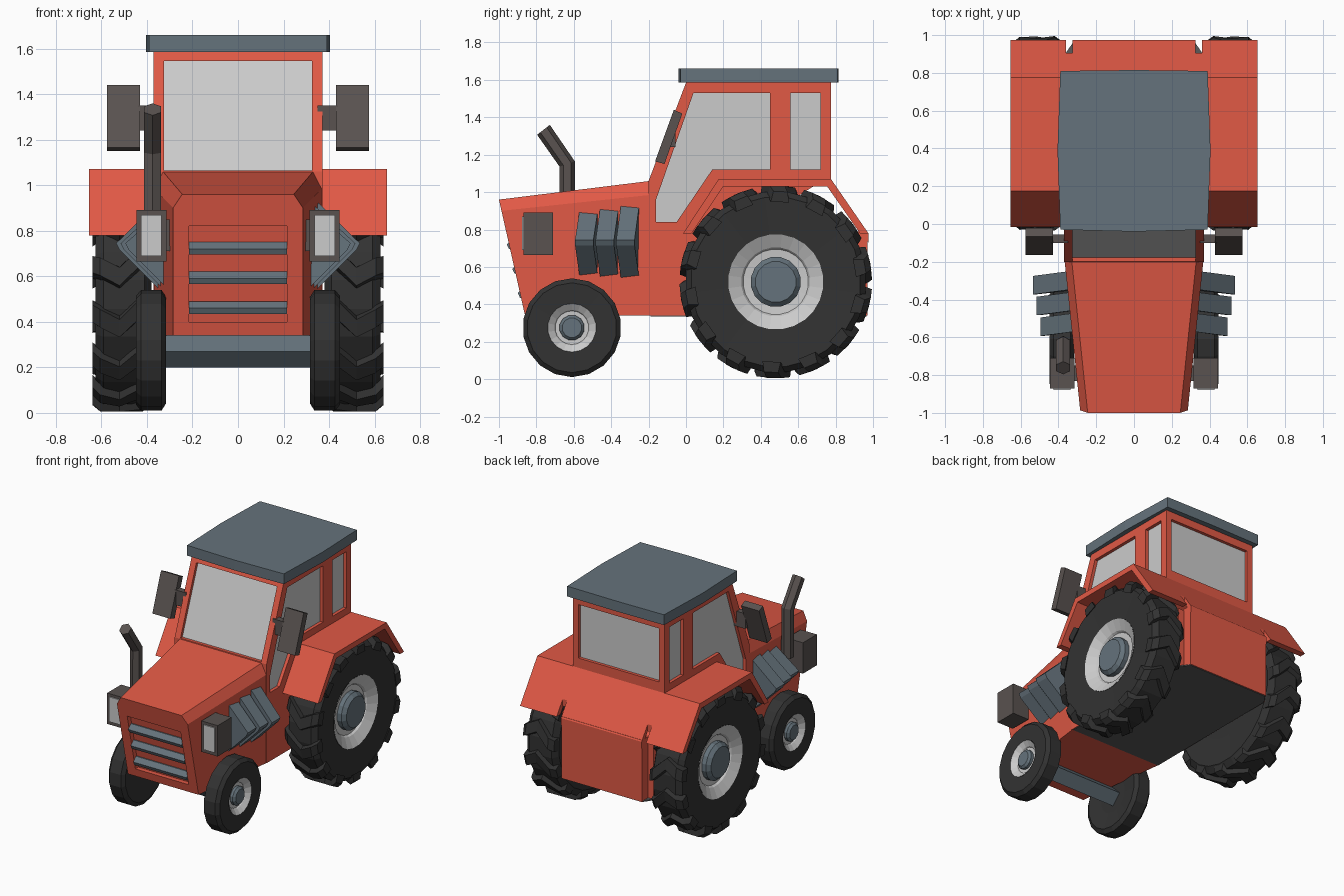
import bpy, bmesh
from math import cos, sin, radians, pi

if "Cube" in bpy.data.objects:
    bpy.data.objects.remove(bpy.data.objects["Cube"])


def material(name, rgb):
    m = bpy.data.materials.new(name)
    m.diffuse_color = (*rgb, 1)
    m.use_nodes = True
    m.node_tree.nodes["Principled BSDF"].inputs["Base Color"].default_value = m.diffuse_color
    return m


RED = material("red_paint", (0.75, 0.10, 0.06))
BLUE = material("blue_grey", (0.13, 0.17, 0.20))
DARK = material("rubber", (0.032, 0.032, 0.032))
BROWN = material("dark_trim", (0.10, 0.085, 0.08))
UNDER = material("underside_grey", (0.10, 0.10, 0.10))
GLASS = material("glass_grey", (0.55, 0.55, 0.55))


def build(name, shells, mat=None, mirror=False, caps=True):
    """Each shell is a list of rings; neighbouring rings are skinned."""
    bm = bmesh.new()
    for rings in shells:
        vs = [[bm.verts.new(p) for p in r] for r in rings]
        n = len(vs[0])
        for a, b in zip(vs, vs[1:]):
            for i in range(n):
                j = (i + 1) % n
                bm.faces.new((a[i], a[j], b[j], b[i]))
        if caps:
            bm.faces.new(vs[0])
            bm.faces.new(vs[-1])
    bmesh.ops.recalc_face_normals(bm, faces=bm.faces)
    me = bpy.data.meshes.new(name)
    bm.to_mesh(me)
    bm.free()
    ob = bpy.data.objects.new(name, me)
    bpy.context.collection.objects.link(ob)
    if mat:
        me.materials.append(mat)
    if mirror:
        ob.modifiers.new("mirror", "MIRROR").use_mirror_merge = False
    return ob


def prism(name, pts, a, b, mat=None, mirror=False, axis="x"):
    put = {"x": lambda p, t: (t, p[0], p[1]),
           "y": lambda p, t: (p[0], t, p[1]),
           "z": lambda p, t: (p[0], p[1], t)}[axis]
    return build(name, [[[put(p, t) for p in pts] for t in (a, b)]], mat, mirror)


def box(name, x, y, z, mat=None, mirror=False):
    return prism(name, [(y[0], z[0]), (y[1], z[0]), (y[1], z[1]), (y[0], z[1])],
                 x[0], x[1], mat, mirror)


def lathe(name, prof, cy, cz, n, mat=None, caps=True):
    rings = [[(x, cy + r * cos(2 * pi * (i + .5) / n), cz + r * sin(2 * pi * (i + .5) / n))
              for i in range(n)] for r, x in prof]
    return build(name, [rings], mat, True, caps)


def cut(ob, cutter):
    m = ob.modifiers.new("cut", "BOOLEAN")
    m.operation, m.solver, m.object = "DIFFERENCE", "EXACT", cutter
    bpy.context.view_layer.objects.active = ob
    bpy.ops.object.modifier_apply(modifier="cut")
    bpy.data.objects.remove(cutter)


# Cab and rear body in one profile
cab = prism("cab", [(-.2, .34), (-.2, 1.06), (0, 1.585), (.775, 1.585), (.775, 1.05),
                    (.68, 1.03), (.6, .98), (.9, .78), (.9, .34)], -.37, .37, RED)

# Side windows: recess plus glass
side_windows = {
    "door_glass": [(-.16, .84), (-.16, .96), (.04, 1.53), (.45, 1.53), (.45, 1.12), (.14, 1.12), (-.05, .84)],
    "quarter_glass": [(.56, 1.12), (.56, 1.53), (.72, 1.53), (.72, 1.12)]}
for name, pts in side_windows.items():
    cut(cab, prism("cutter", pts, .345, .45, None, True))
    prism(name, pts, .33, .347, GLASS, True)


# Windscreen and rear window
def screen_y(z):
    return -.2 + (z - 1.06) * .2 / .525


def slanted(f, z0, z1, d0, d1):
    return [(f(z0) + d0, z0), (f(z0) + d1, z0), (f(z1) + d1, z1), (f(z1) + d0, z1)]


cut(cab, prism("cutter", slanted(screen_y, 1.065, 1.545, -.1, .025), -.325, .325))
prism("windscreen", slanted(screen_y, 1.065, 1.545, .022, .04), -.325, .325, GLASS)
cut(cab, box("cutter", (-.325, .325), (.75, .9), (1.14, 1.53)))
box("rear_glass", (-.325, .325), (.735, .753), (1.14, 1.53), GLASS)

# Roof
prism("roof", [(-.39, -.03), (0, -.04), (.39, -.03), (.405, .39), (.39, .81), (0, .815),
               (-.39, .81), (-.405, .39)], 1.585, 1.66, BLUE, axis="z")


# Hood: slanted nose, chamfered top, widening to the cab
def nose_y(z):
    return -1 + (.96 - z) * .225


def section(half, y):
    return [(s * x, y(z), z) for s, hs in ((1, half), (-1, half[::-1])) for x, z in hs]


hood = build("hood", [[section([(.285, .34), (.285, .90), (.245, .96)], nose_y),
                       section([(.368, .34), (.368, .985), (.33, 1.06)], lambda z: -.19)]], RED)
cut(hood, prism("cutter", slanted(nose_y, .40, .82, -.1, .035), -.215, .215))

# Grille slats
for i, z in enumerate((.72, .59, .46)):
    y = nose_y(z)
    prism(f"grille_slat_{i + 1}", [(y + .05, z + .03), (y + .02, z + .03), (y - .012, z),
                                   (y, z - .025), (y + .05, z - .025)], -.215, .215, BLUE)

# Rear plate, sloped rear panel and belly
box("rear_plate", (-.325, .325), (.87, .97), (.34, .79), RED)
slope = [[(-.37, .775), (.37, .775), (.37, .905), (.325, .905), (.325, .975),
          (-.325, .975), (-.325, .905), (-.37, .905)]]
build("rear_slope", [[[(x, y, 1.07 - d - (y - .775) * 1.45) for x, y in slope[0]] for d in (0, .05)]], RED)
prism("belly_panel", [(-.365, -.19), (.365, -.19), (.365, .9), (.32, .965), (-.32, .965), (-.365, .9)],
      .336, .345, UNDER, axis="z")

# Rear fenders
prism("rear_fender", [(-.015, .78), (.175, 1.07), (.775, 1.07), (.975, .78), (.93, .78),
                      (.755, 1.03), (.20, 1.03), (.03, .78)], .36, .655, RED, True)

# Rear wheels
RY, RZ = .48, .52
lathe("rear_tire", [(.25, .39), (.44, .38), (.485, .41), (.485, .59), (.455, .625), (.255, .612), (.255, .54)],
      RY, RZ, 24, DARK)
lathe("rear_rim", [(.255, .614), (.185, .575), (.175, .56), (.12, .555)], RY, RZ, 24, None, False)
lathe("rear_hub", [(.135, .54), (.135, .59), (.11, .615)], RY, RZ, 16, BLUE)


# Chevron tread lugs
def lug(a0):
    rings = []
    for x, off, top, base in ((.385, 9, .49, .44), (.42, 7, .515, .46), (.52, -4, .515, .46),
                              (.605, 1, .515, .46), (.64, 3, .485, .43)):
        rings.append([(x, RY - r * cos(radians(a0 + off + d)), RZ + r * sin(radians(a0 + off + d)))
                      for r, d in ((base, -6.5), (top, -4.5), (top, 4.5), (base, 6.5))])
    return rings


build("rear_tread", [lug(-90 + i * 360 / 14) for i in range(14)], DARK, True)

# Front wheels and axle
FY, FZ = -.61, .275
lathe("front_tire", [(.12, .33), (.235, .317), (.264, .335), (.264, .425), (.24, .448), (.13, .445), (.13, .40)],
      FY, FZ, 18, DARK)
lathe("front_rim", [(.13, .446), (.095, .42), (.09, .412), (.05, .41)], FY, FZ, 18, None, False)
lathe("front_hub", [(.068, .40), (.068, .43), (.053, .445)], FY, FZ, 12, BLUE)
prism("front_axle", [(FY - .07, .27), (FY, .34), (FY + .07, .27), (FY, .20)], -.335, .335, BLUE)

# Headlights
box("headlight", (.315, .445), (-.87, -.71), (.665, .89), BROWN, True)
box("headlight_bracket", (.27, .32), (-.83, -.75), (.71, .85), BROWN, True)
box("headlight_lens", (.335, .425), (-.878, -.86), (.69, .87), None, True)

# Side louvres: bent plates swept forward at the tip
for i in range(3):
    y, tip = -.25 - .11 * i, .535 - .02 * i
    rings = [[(.30, t, .93 - .01 * i), (tip - .19, t, .93 - .01 * i), (tip, t - .025, .745),
              (tip - .015, t - .025, .715), (tip - .19, t, .54), (.30, t, .54)] for t in (y, y - .098)]
    build(f"side_louvre_{i + 1}", [rings], BLUE, True)

# Exhaust pipe: hexagonal, bent forward
path = ((-.635, .80, 0), (-.635, 1.15, 20), (-.762, 1.333, 38))
rings = []
for cy, cz, tilt in path:
    t = radians(tilt)
    rings.append([(-.375 + .043 * sin(k * pi / 3), cy + .043 * cos(k * pi / 3) * cos(t),
                   cz + .043 * cos(k * pi / 3) * sin(t)) for k in range(6)])
build("exhaust_pipe", [rings], BROWN)

# Mirrors
prism("mirror", [(-.165, 1.165), (-.115, 1.15), (-.02, 1.42), (-.065, 1.44)], .43, .575, BROWN, True)
box("mirror_arm", (.35, .44), (-.10, -.055), (1.24, 1.35), BROWN, True)
